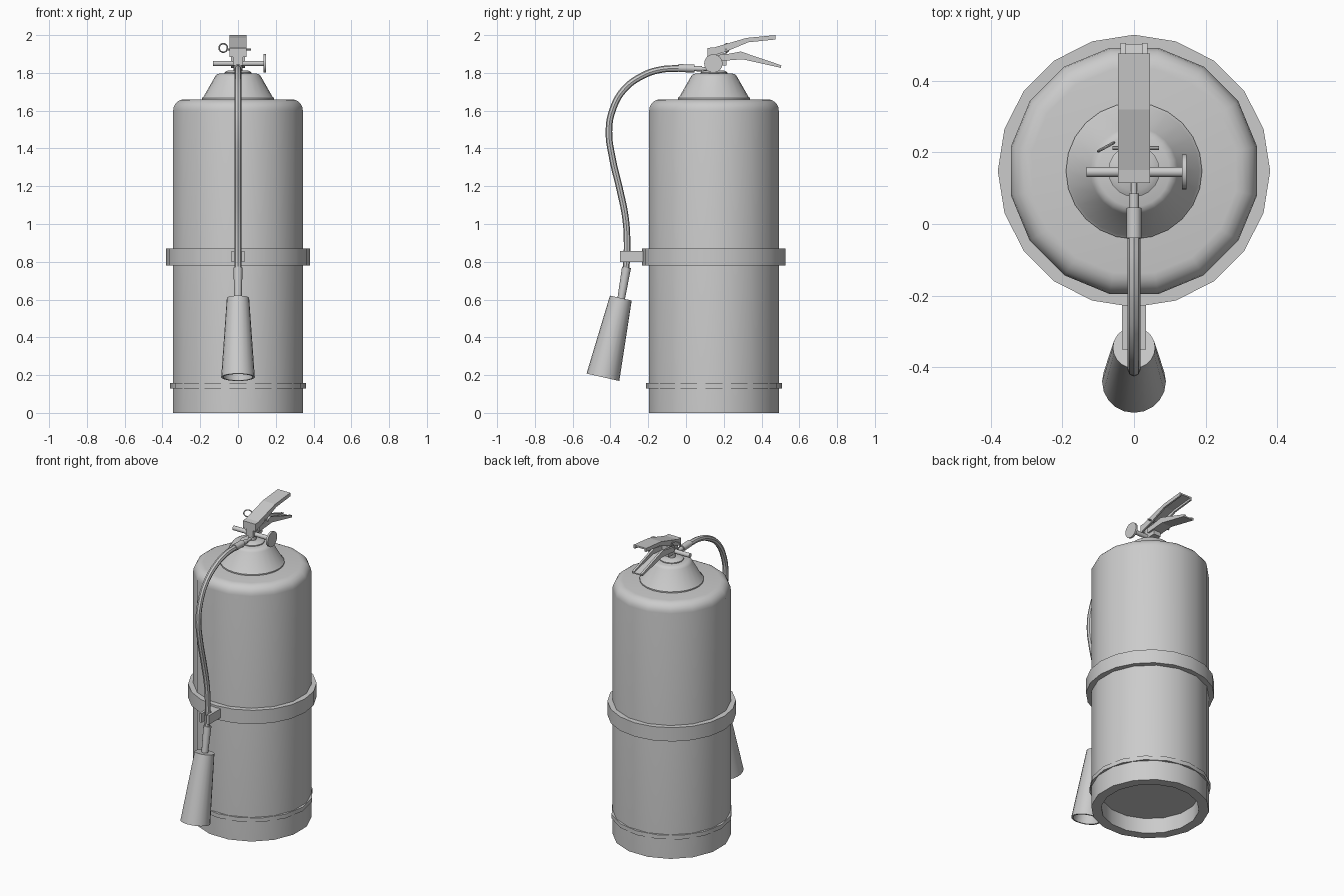
import bpy, bmesh, math
from mathutils import Vector, Matrix

if "Cube" in bpy.data.objects:
    bpy.data.objects.remove(bpy.data.objects["Cube"])

grey = bpy.data.materials.new("plain grey")
grey.diffuse_color = (0.6, 0.6, 0.6, 1)
grey.use_nodes = True
grey.node_tree.nodes["Principled BSDF"].inputs["Base Color"].default_value = grey.diffuse_color
CY = 0.148  # y of the cylinder axis


def finish(bm, name, smooth=True):
    bmesh.ops.remove_doubles(bm, verts=bm.verts, dist=1e-5)
    bmesh.ops.recalc_face_normals(bm, faces=bm.faces)
    me = bpy.data.meshes.new(name)
    bm.to_mesh(me)
    bm.free()
    me.materials.append(grey)
    ob = bpy.data.objects.new(name, me)
    bpy.context.collection.objects.link(ob)
    if smooth:
        bpy.ops.object.select_all(action='DESELECT')
        ob.select_set(True)
        bpy.context.view_layer.objects.active = ob
        bpy.ops.object.shade_smooth_by_angle(angle=math.radians(35))
    return ob


def lathe(name, profile, n, loc=(0, CY, 0), axis=(0, 0, 1), turn=0.0, closed=False):
    """Spin (radius, height) points about an axis through loc."""
    bm = bmesh.new()
    m = Matrix.Translation(loc) @ Vector((0, 0, 1)).rotation_difference(Vector(axis)).to_matrix().to_4x4()
    rings = []
    for r, h in profile:
        rings.append([bm.verts.new(m @ Vector((
            r * math.cos(2 * math.pi * (i + turn) / n),
            r * math.sin(2 * math.pi * (i + turn) / n), h))) for i in range(n)])
    pairs = list(zip(rings, rings[1:]))
    if closed:
        pairs.append((rings[-1], rings[0]))
    for a, b in pairs:
        for i in range(n):
            j = (i + 1) % n
            bm.faces.new((a[i], a[j], b[j], b[i]))
    return finish(bm, name)


def rod(name, r, length, n, loc, axis):
    return lathe(name, [(0, 0), (r, 0), (r, length), (0, length)], n, loc, axis)


def prism(name, pts, x0, x1):
    """Extrude a (y, z) outline from x0 to x1."""
    bm = bmesh.new()
    a = [bm.verts.new((x0, y, z)) for y, z in pts]
    b = [bm.verts.new((x1, y, z)) for y, z in pts]
    bm.faces.new(a)
    bm.faces.new(b[::-1])
    for i in range(len(pts)):
        j = (i + 1) % len(pts)
        bm.faces.new((a[i], a[j], b[j], b[i]))
    return finish(bm, name, False)


def box(name, x, y, z):
    return prism(name, [(y[0], z[0]), (y[1], z[0]), (y[1], z[1]), (y[0], z[1])], *x)


def tube(name, pts, r, cyclic=False):
    cu = bpy.data.curves.new(name, 'CURVE')
    cu.dimensions = '3D'
    cu.bevel_depth = r
    cu.bevel_resolution = 2
    cu.resolution_u = 5
    cu.use_fill_caps = True
    sp = cu.splines.new('BEZIER')
    sp.bezier_points.add(len(pts) - 1)
    for p, co in zip(sp.bezier_points, pts):
        p.co = co
        p.handle_left_type = p.handle_right_type = 'AUTO'
    sp.use_cyclic_u = cyclic
    ob = bpy.data.objects.new(name, cu)
    bpy.context.collection.objects.link(ob)
    bpy.ops.object.select_all(action='DESELECT')
    ob.select_set(True)
    bpy.context.view_layer.objects.active = ob
    bpy.ops.object.convert(target='MESH')
    ob = bpy.context.view_layer.objects.active
    ob.data.materials.clear()
    ob.data.materials.append(grey)
    bpy.ops.object.shade_smooth_by_angle(angle=math.radians(40))


# Tank with recessed bottom and rounded shoulder
shoulder = [(0.29 + 0.06 * math.cos(a), 1.60 + 0.06 * math.sin(a))
            for a in [math.radians(18 * k) for k in range(6)]]
lathe("tank", [(0, 0.10), (0.29, 0.10), (0.29, 0), (0.35, 0)] + shoulder + [(0, 1.66)], 16, turn=0.5)

# Rings around the tank
lathe("base_ring", [(0.335, 0.13), (0.36, 0.13), (0.36, 0.157), (0.335, 0.157)], 16, closed=True)
lathe("strap", [(0.34, 0.78), (0.38, 0.78), (0.38, 0.87), (0.34, 0.87)], 20, closed=True)

# Cone collar and neck
lathe("collar", [(0.19, 1.655), (0.19, 1.668), (0.182, 1.675), (0.122, 1.78), (0.114, 1.79),
                 (0.10, 1.796), (0, 1.796)], 24)
lathe("neck_disc", [(0, 1.79), (0.072, 1.79), (0.072, 1.802), (0.055, 1.812), (0, 1.812)], 20)
lathe("neck", [(0.024, 1.80), (0.024, 1.90), (0, 1.90)], 12)

# Cross bar with round gauge knob
rod("cross_bar", 0.014, 0.27, 12, (-0.133, 0.145, 1.85), (1, 0, 0))
rod("gauge", 0.049, 0.013, 16, (0.134, 0.145, 1.85), (1, 0, 0))
box("valve_block", (-0.026, 0.026), (0.12, 0.215), (1.838, 1.905))

# Upper lever: channel open below
top = [(0.115, 1.932), (0.15, 1.935), (0.32, 1.985), (0.475, 2.0)]
under = [(0.475, 1.977), (0.33, 1.962), (0.21, 1.912), (0.12, 1.885)]
prism("upper_lever_plate", top + [(y, z - 0.01) for y, z in top[::-1]], -0.045, 0.045)
for s, side in ((-1, "left"), (1, "right")):
    prism("upper_lever_" + side, top + under, s * 0.045, s * 0.034)
box("upper_lever_front", (-0.045, 0.045), (0.115, 0.13), (1.885, 1.932))

# Lower lever: channel open above
low_top = [(0.17, 1.895), (0.22, 1.90), (0.29, 1.913), (0.505, 1.84)]
low_under = [(0.502, 1.827), (0.30, 1.872), (0.17, 1.862)]
prism("lower_lever_plate", [(y, z + 0.008) for y, z in low_under[::-1]] + low_under, -0.037, 0.037)
for s, side in ((-1, "left"), (1, "right")):
    prism("lower_lever_" + side, low_top + low_under, s * 0.037, s * 0.023)

# Safety pin and pull ring
rod("pin", 0.005, 0.13, 8, (-0.06, 0.212, 1.924), (1, 0, 0))
tube("pin_ring", [(-0.078 + 0.022 * math.cos(a), 0.215 + 0.012 * math.cos(a), 1.932 + 0.022 * math.sin(a))
                  for a in [math.pi * k / 4 for k in range(8)]], 0.004, True)

# Hose outlet and coupling
lathe("outlet", [(0, -0.02), (0.009, -0.02), (0.009, 0.06), (0.014, 0.06), (0.014, 0.1), (0.021, 0.1),
                 (0.021, 0.185), (0, 0.185)], 12, (0, 0.145, 1.82), (0, -1, 0.03))

# Hose
path = [(-0.03, 1.824), (-0.13, 1.818), (-0.23, 1.785), (-0.33, 1.71), (-0.39, 1.60), (-0.408, 1.49),
        (-0.39, 1.35), (-0.35, 1.18), (-0.32, 1.03), (-0.312, 0.90), (-0.318, 0.76), (-0.325, 0.71)]
tube("hose", [(0, y, z) for y, z in path], 0.0175)

# Nozzle stem and hollow horn
ax = Vector((0, -0.095, -0.42)).normalized()
lathe("nozzle_stem", [(0, 0), (0.024, 0), (0.02, 0.17), (0, 0.17)], 12, (0, -0.315, 0.77), (0, -0.17, -1))
lathe("horn", [(0, 0), (0.059, 0), (0.089, 0.43), (0.078, 0.43), (0.05, 0.02), (0, 0.02)],
      20, (0, -0.345, 0.608), ax)

# Hose clip: base with two prongs
box("clip_base", (-0.034, 0.034), (-0.295, -0.21), (0.798, 0.857))
for s, side in ((-1, "left"), (1, "right")):
    box("clip_prong_" + side, (s * 0.018, s * 0.034), (-0.35, -0.29), (0.798, 0.857))
